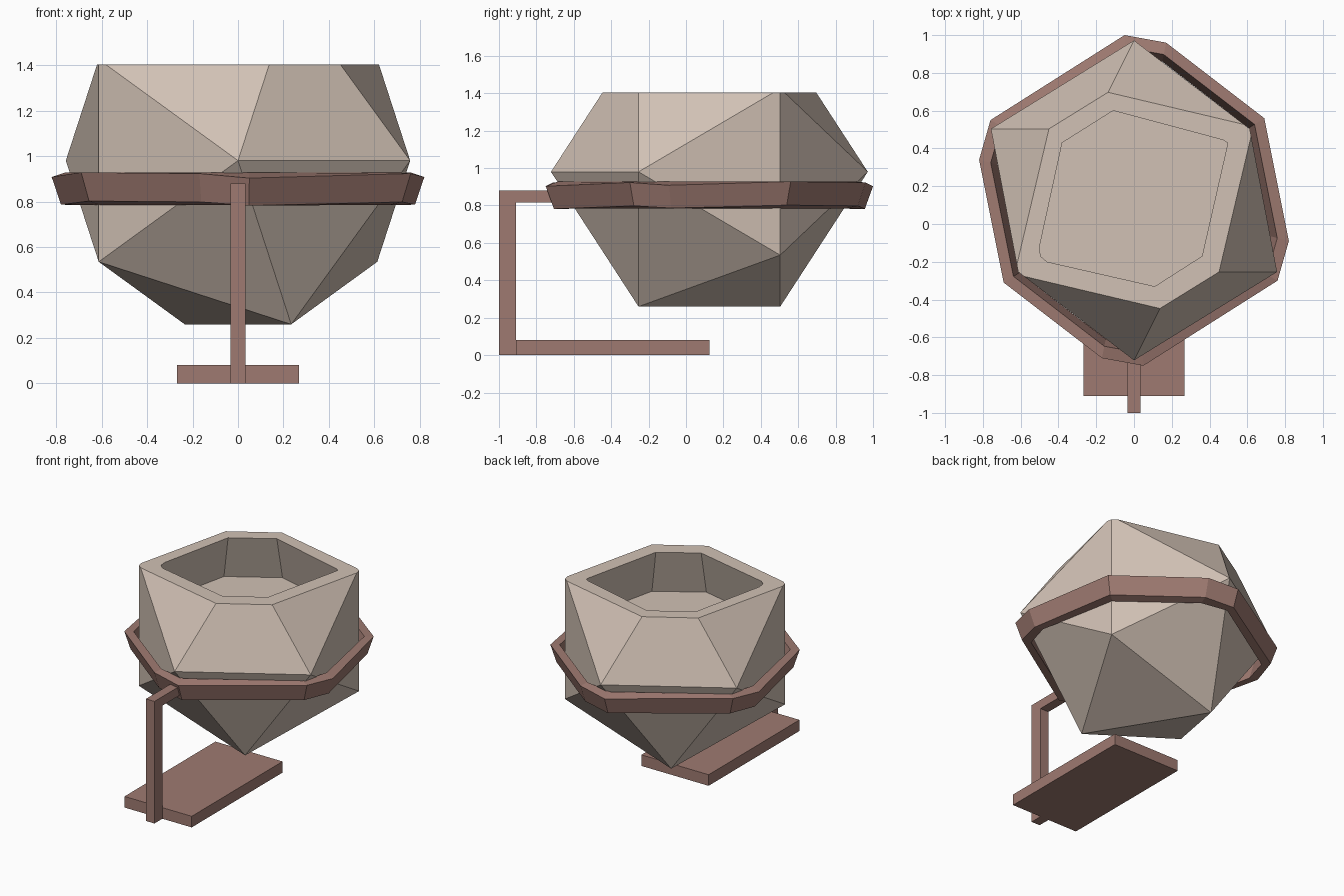
import bpy, bmesh, math
from mathutils import Matrix

if "Cube" in bpy.data.objects:
    bpy.data.objects.remove(bpy.data.objects["Cube"])

CY = 0.125      # centre of the pot in y
TOP = 1.403     # height of the rim


def material(name, rgb):
    m = bpy.data.materials.new(name)
    m.diffuse_color = (*rgb, 1)
    m.use_nodes = True
    m.node_tree.nodes["Principled BSDF"].inputs["Base Color"].default_value = m.diffuse_color
    return m


stone = material("warm_stone", (0.64, 0.535, 0.46))
wood = material("red_brown", (0.345, 0.195, 0.165))


def finish(name, bm, mat):
    bmesh.ops.recalc_face_normals(bm, faces=bm.faces)
    me = bpy.data.meshes.new(name)
    bm.to_mesh(me)
    bm.free()
    me.materials.append(mat)
    ob = bpy.data.objects.new(name, me)
    bpy.context.collection.objects.link(ob)
    return ob


def loft(bm, loops, closed=False):
    """Join loops of equal length; close into a ring, or cap the ends."""
    vs = [[bm.verts.new(p) for p in loop] for loop in loops]
    n = len(vs[0])
    pairs = list(zip(vs, vs[1:])) + ([(vs[-1], vs[0])] if closed else [])
    for a, b in pairs:
        for i in range(n):
            j = (i + 1) % n
            bm.faces.new((a[i], a[j], b[j], b[i]))
    if not closed:
        bm.faces.new(vs[0])
        bm.faces.new(vs[-1])


def scaled(p, k):
    return p[0] * k, CY + (p[1] - CY) * k


def box(name, x, y, z):
    bm = bmesh.new()
    bmesh.ops.create_cube(bm, size=1)
    for v in bm.verts:
        v.co = [r[0] + (c + 0.5) * (r[1] - r[0]) for r, c in zip((x, y, z), v.co)]
    return finish(name, bm, wood)


# Pot: icosahedron lying on its axis, cut flat at the rim
bm = bmesh.new()
bmesh.ops.create_icosphere(
    bm, subdivisions=1, radius=0.847,
    matrix=Matrix.Translation((0, CY, 0.98)) @ Matrix.Rotation(math.pi / 2, 4, 'X'))
bmesh.ops.bisect_plane(bm, geom=bm.verts[:] + bm.edges[:] + bm.faces[:],
                       plane_co=(0, 0, TOP), plane_no=(0, 0, 1), clear_outer=True)
bmesh.ops.holes_fill(bm, edges=[e for e in bm.edges if e.is_boundary], sides=0)
pot = finish("pot", bm, stone)

# Cavity: hole outline widening downwards to a flat floor
hole = [(-0.46, -0.20), (-0.495, -0.17), (-0.50, -0.12), (-0.38, 0.43), (-0.11, 0.60),
        (0.47, 0.445), (0.495, 0.43), (0.49, 0.40), (0.36, -0.17), (0.11, -0.33)]
bm = bmesh.new()
loft(bm, [[(*scaled(p, k), z) for p in hole] for k, z in ((1.2, 1.08), (0.95, 1.484))])
cutter = finish("cavity_cutter", bm, stone)
cutter.hide_render = True
mod = pot.modifiers.new("cavity", 'BOOLEAN')
mod.operation = 'DIFFERENCE'
mod.solver = 'EXACT'
mod.object = cutter
bpy.context.view_layer.objects.active = pot
pot.select_set(True)
bpy.ops.object.modifier_apply(modifier=mod.name)
bpy.data.objects.remove(cutter)

# Holder ring: ten-sided band, second half is the first turned half round
half = [(-0.05, 1.0, 0.0), (0.17, 0.96, 0.02), (0.69, 0.56, 0.025),
        (0.82, -0.09, 0.005), (0.76, -0.30, 0.02)]
outline = half + [(-x, 2 * CY - y, d) for x, y, d in half]
section = [(1.0, 0.903, 1), (0.925, 0.928, 0), (0.88, 0.785, 0), (0.95, 0.782, 0.8)]
bm = bmesh.new()
loft(bm, [[(*scaled(p, k), z + p[2] * f) for p in outline] for k, z, f in section],
     closed=True)
finish("holder_ring", bm, wood)

# Stand: base plate, post and arm
box("base_plate", (-0.268, 0.268), (-0.91, 0.125), (0, 0.08))
box("post", (-0.034, 0.034), (-1.0, -0.91), (0, 0.88))
box("arm", (-0.034, 0.034), (-0.91, -0.69), (0.815, 0.88))
